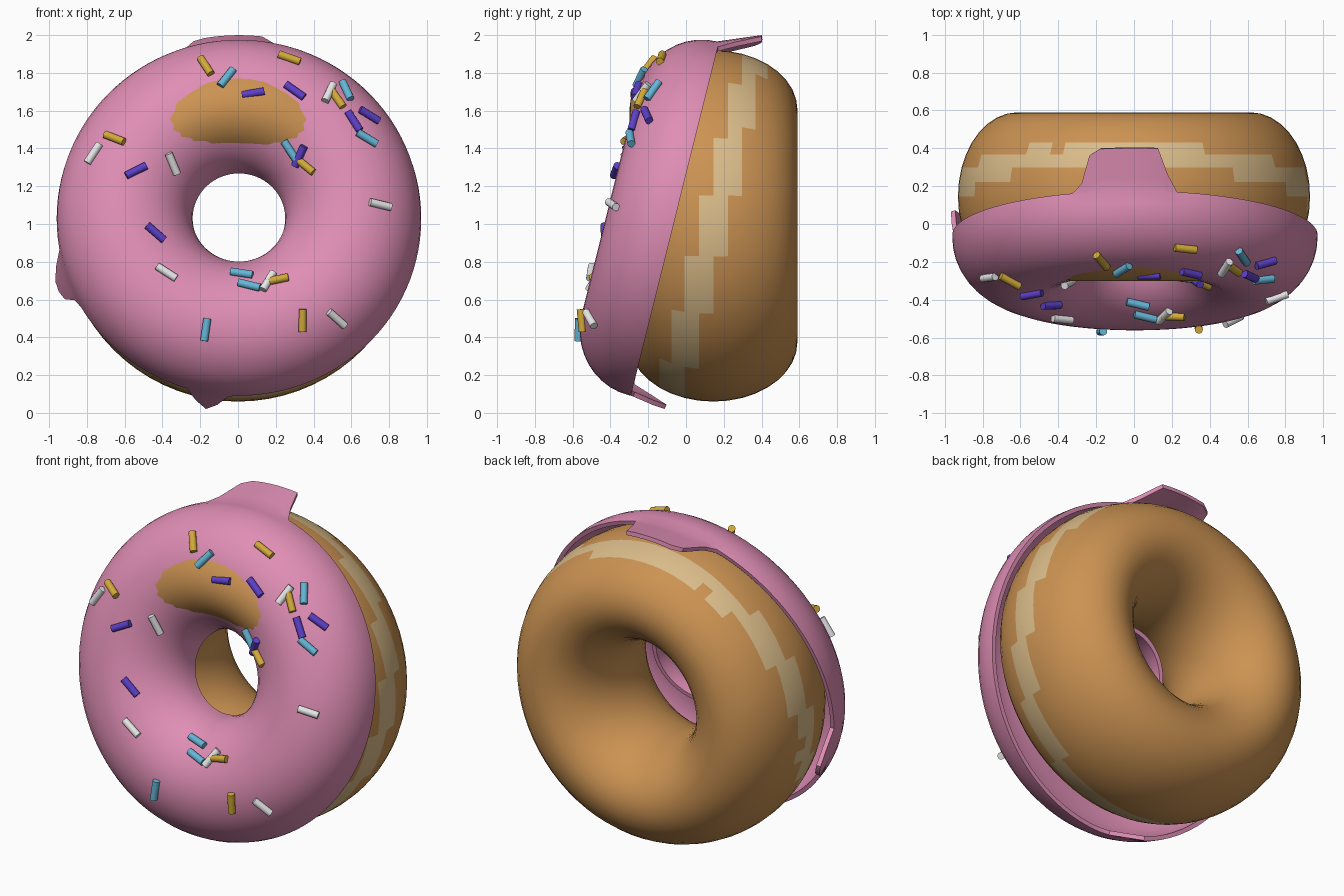
import bpy, bmesh
from math import sin, cos, pi, radians
from mathutils import Vector, Matrix
from mathutils.bvhtree import BVHTree

cube = bpy.data.objects.get("Cube")
if cube:
    bpy.data.objects.remove(cube, do_unlink=True)


def material(name, rgb):
    mat = bpy.data.materials.new(name)
    mat.use_nodes = True
    mat.diffuse_color = (*rgb, 1)
    mat.node_tree.nodes["Principled BSDF"].inputs["Base Color"].default_value = (*rgb, 1)
    return mat


DOUGH = material("golden dough", (0.60, 0.29, 0.085))
CREAM = material("pale dough band", (0.70, 0.50, 0.25))
PINK = material("pink icing", (0.74, 0.27, 0.46))
SPRINKLE = {
    "gold": material("gold sprinkle", (0.65, 0.40, 0.04)),
    "blue": material("blue sprinkle", (0.13, 0.47, 0.68)),
    "purple": material("purple sprinkle", (0.11, 0.05, 0.58)),
    "white": material("white sprinkle", (0.80, 0.80, 0.80)),
}


def make_object(name, bm, *mats):
    mesh = bpy.data.meshes.new(name)
    bm.to_mesh(mesh)
    obj = bpy.data.objects.new(name, mesh)
    bpy.context.collection.objects.link(obj)
    for mat in mats:
        mesh.materials.append(mat)
    return obj


def smooth(obj, angle=40):
    bpy.ops.object.select_all(action="DESELECT")
    obj.select_set(True)
    bpy.context.view_layer.objects.active = obj
    bpy.ops.object.shade_smooth_by_angle(angle=radians(angle))


def ring_surface(point, around, steps, closed):
    """Skin point(theta, step) into a surface that wraps in theta."""
    bm = bmesh.new()
    rows = [[bm.verts.new(point(2 * pi * i / around, j)) for j in range(steps)]
            for i in range(around)]
    for i, row in enumerate(rows):
        nxt = rows[(i + 1) % around]
        for j in range(steps if closed else steps - 1):
            k = (j + 1) % steps
            bm.faces.new((row[j], nxt[j], nxt[k], row[k]))
    bm.normal_update()
    return bm


# Dough ring: upright, with an oval cross-section
TUBE = 36


def dough_point(theta, j):
    t = 2 * pi * j / TUBE
    r = 0.615 + 0.315 * cos(t)
    return Vector((r * sin(theta), 0.145 + 0.445 * sin(t), 0.99 + r * cos(theta)))


bm = ring_surface(dough_point, 72, TUBE, True)
bmesh.ops.recalc_face_normals(bm, faces=bm.faces)
for face in bm.faces:
    # Pale band leaning with the icing, on the outer wall only
    c = face.calc_center_median()
    outer = Vector((c.x, c.z - 0.99)).length > 0.65
    wobble = 0.02 * sin(9 * c.x + 17 * c.z)
    if outer and abs(c.y - 0.15 - 0.25 * (c.z - 1) + wobble) < 0.07:
        face.material_index = 1
smooth(make_object("dough_ring", bm, DOUGH, CREAM), 60)

# Icing: a tilted half ring with drips running over the outer rim
TILT = radians(14)
CENTRE = Vector((0.005, -0.07, 1.03))
UP = Vector((0, sin(TILT), cos(TILT)))
FRONT = Vector((0, -cos(TILT), sin(TILT)))
ARC = 20
# angle, half width, ramp, length, lift
DRIPS = [(-0.05, 0.17, 0.09, 0.21, 0.09),
         (-1.90, 0.06, 0.09, 0.20, 0.05),
         (-2.97, 0.02, 0.10, 0.19, 0.04)]


def icing_point(theta, j):
    length, lift = 0.012, 0.0
    for angle, half, ramp, d_len, d_lift in DRIPS:
        away = abs((theta - angle + pi) % (2 * pi) - pi)
        w = max(0, min(1, (half + ramp - away) / ramp))
        length += w * d_len
        lift += w * d_lift
    if j < 3:
        run = (3 - j) / 3
        r, h = 0.965 + lift * run, -length * run
    else:
        t = pi * (j - 3) / ARC
        r, h = 0.605 + 0.36 * cos(t), 0.345 * sin(t)
    return CENTRE + Vector((r * sin(theta), 0, 0)) + UP * r * cos(theta) + FRONT * h


bm = ring_surface(icing_point, 108, ARC + 4, False)
bm.faces.ensure_lookup_table()
if bm.faces[3 + ARC // 2].normal.dot(FRONT) < 0:
    bmesh.ops.reverse_faces(bm, faces=bm.faces)
    bm.normal_update()
surface = BVHTree.FromBMesh(bm)
icing = make_object("icing", bm, PINK)
shell = icing.modifiers.new("thickness", "SOLIDIFY")
shell.thickness = 0.025
shell.offset = -1
bpy.context.view_layer.objects.active = icing
bpy.ops.object.modifier_apply(modifier=shell.name)
smooth(icing)

# Sprinkles: x, z and slant in degrees, dropped onto the icing from the front
LAYOUT = {
    "gold": [(-.17, 1.83, 115), (.27, 1.87, -27), (.52, 1.66, 110), (-.65, 1.45, -28),
             (.36, 1.31, -33), (.21, .70, 10), (.34, .49, 90)],
    "blue": [(-.06, 1.77, 58), (.57, 1.70, 90), (.68, 1.45, -28), (.28, 1.39, -55),
             (.02, .73, -25), (.06, .67, -22), (-.17, .44, 82)],
    "purple": [(.30, 1.70, -40), (.69, 1.57, -18), (.61, 1.54, -65), (-.54, 1.28, 28),
               (.33, 1.36, 60), (-.44, .95, -40), (.08, 1.69, 10)],
    "white": [(-.76, 1.37, 60), (-.35, 1.32, -62), (.48, 1.69, 65), (.75, 1.10, -8),
              (-.38, .74, -35), (.16, .69, 70), (.52, .50, -40)],
}
for colour, places in LAYOUT.items():
    bm = bmesh.new()
    for x, z, slant in places:
        hit, normal, _, _ = surface.ray_cast(Vector((x, -3, z)), Vector((0, 1, 0)))
        if hit is None:
            continue
        a = radians(slant)
        axis = Vector((cos(a), 0, sin(a)))
        axis = (axis - normal * axis.dot(normal)).normalized()
        turn = axis.to_track_quat("Z", "Y").to_matrix().to_4x4()
        bmesh.ops.create_cone(bm, cap_ends=True, segments=12, radius1=0.021, radius2=0.021,
                              depth=0.12, matrix=Matrix.Translation(hit + normal * 0.012) @ turn)
    smooth(make_object(colour + "_sprinkles", bm, SPRINKLE[colour]))
